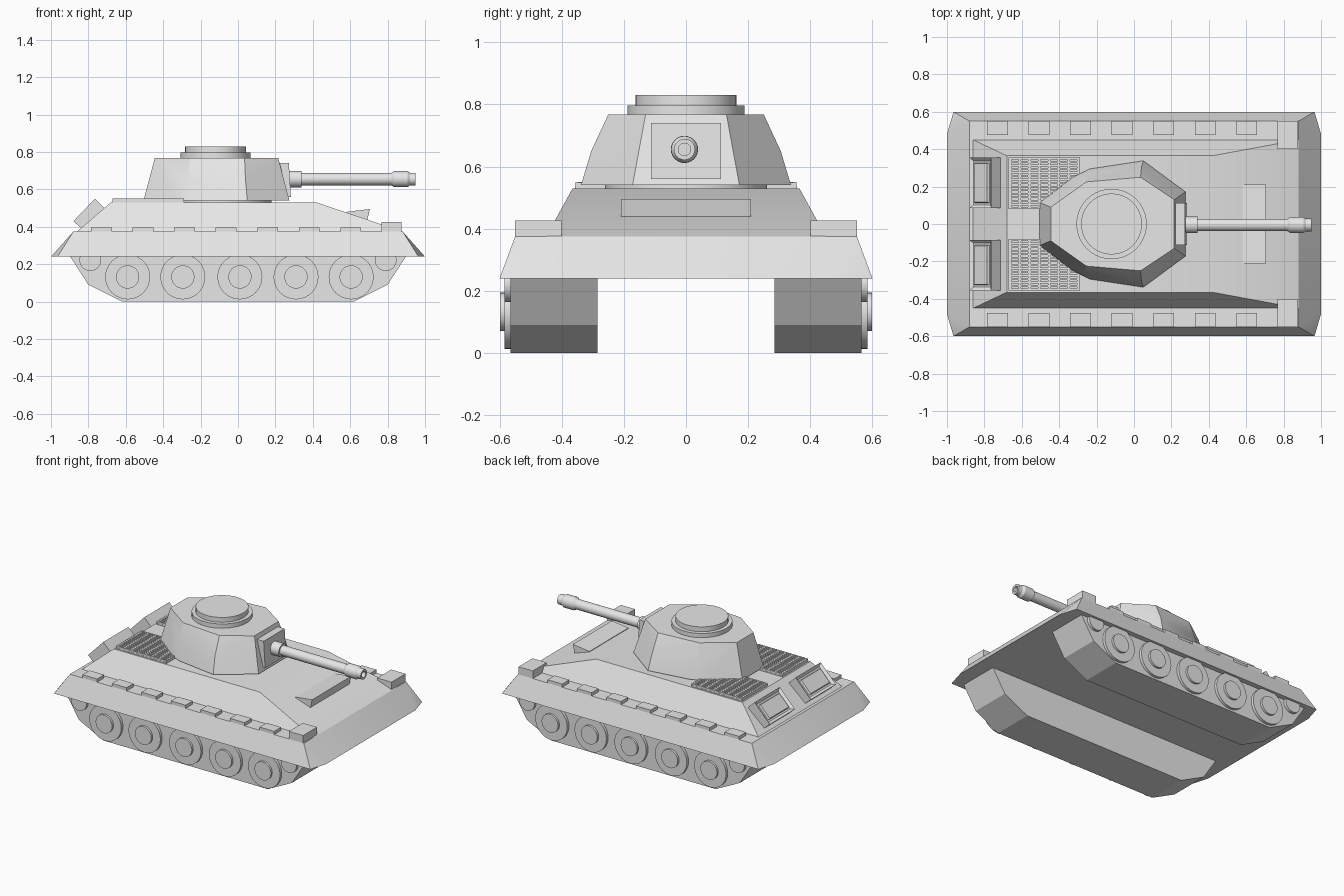
import bpy, bmesh, math
from mathutils import Vector

if "Cube" in bpy.data.objects:
    bpy.data.objects.remove(bpy.data.objects["Cube"])

GREY = (0.8, 0.8, 0.8, 1)
paint = bpy.data.materials.new("plain_grey")
paint.use_nodes = True
paint.diffuse_color = GREY
paint.node_tree.nodes["Principled BSDF"].inputs["Base Color"].default_value = GREY
parts = []


def finish(name, bm):
    bmesh.ops.recalc_face_normals(bm, faces=bm.faces)
    mesh = bpy.data.meshes.new(name)
    bm.to_mesh(mesh)
    bm.free()
    mesh.materials.append(paint)
    ob = bpy.data.objects.new(name, mesh)
    bpy.context.collection.objects.link(ob)
    parts.append(ob)
    return ob


def solid(bm, points):
    """Add the convex solid around the given points."""
    verts = [bm.verts.new(p) for p in points]
    bmesh.ops.convex_hull(bm, input=verts)
    bmesh.ops.dissolve_limit(bm, angle_limit=0.01, verts=bm.verts, edges=bm.edges)


def box(bm, x0, x1, y0, y1, z0, z1):
    solid(bm, [(x, y, z) for x in (x0, x1) for y in (y0, y1) for z in (z0, z1)])


def prism(bm, profile, y0, y1):
    """Extrude an x-z profile across y."""
    solid(bm, [(x, y, z) for x, z in profile for y in (y0, y1)])


def both(points):
    return [(x, s * y, z) for x, y, z in points for s in (-1, 1)]


def lathe(bm, profile, origin, axis, steps=32):
    """Turn (height, radius) pairs about an axis."""
    verts = [bm.verts.new((r, 0, h)) for h, r in profile]
    edges = [bm.edges.new(pair) for pair in zip(verts, verts[1:])]
    made = set(verts)
    old = set(bm.verts) - made
    bmesh.ops.spin(bm, geom=verts + edges, cent=(0, 0, 0), axis=(0, 0, 1),
                   angle=math.tau, steps=steps, use_duplicate=False)
    new = [v for v in bm.verts if v not in old]
    bmesh.ops.remove_doubles(bm, verts=new, dist=0.0001)
    new = [v for v in bm.verts if v not in old]
    turn = Vector(axis).to_track_quat('Z', 'Y')
    for v in new:
        v.co = turn @ v.co + Vector(origin)


# Sloped skirt with clipped corners
bm = bmesh.new()
solid(bm, both([(s * x, y, z) for s in (-1, 1) for x, y, z in
                ((1, 0.48, 0.24), (0.965, 0.6, 0.24), (0.88, 0.55, 0.375))]))
finish("skirt", bm)

# Upper hull with long front slope
bm = bmesh.new()
solid(bm, both([(-0.86, 0.45, 0.375), (0.88, 0.45, 0.375),
                (-0.68, 0.365, 0.53), (0.42, 0.365, 0.53)]))
finish("upper_hull", bm)

# Wedge plate on the front slope
bm = bmesh.new()
prism(bm, [(0.58, 0.47), (0.58, 0.48), (0.705, 0.495), (0.69, 0.43)], -0.21, 0.21)
finish("front_hatch", bm)

for side, s in (("left", 1), ("right", -1)):
    # Track block
    bm = bmesh.new()
    prism(bm, [(d * x, z) for d in (-1, 1) for x, z in
               ((0.9, 0.245), (0.8, 0.09), (0.62, 0))], s * 0.285, s * 0.565)
    finish(side + "_track", bm)

    # Road wheels with hubs, and end rollers
    bm = bmesh.new()
    for x in (-0.59, -0.295, 0.01, 0.31, 0.605):
        lathe(bm, [(0, 0), (0, 0.12), (0.02, 0.12), (0.02, 0.062), (0.035, 0.062), (0.035, 0)],
              (x, s * 0.564, 0.132), (0, s, 0))
    for x in (-0.79, 0.79):
        lathe(bm, [(0, 0), (0, 0.058), (0.02, 0.058), (0.02, 0)],
              (x, s * 0.564, 0.222), (0, s, 0))
    finish(side + "_wheels", bm)

    # Row of blocks along the skirt top
    bm = bmesh.new()
    for i in range(7):
        x = -0.73 + i * 0.222
        box(bm, x - 0.055, x + 0.055, s * 0.475, s * 0.55, 0.37, 0.397)
    finish(side + "_skirt_blocks", bm)

    # Front corner block
    bm = bmesh.new()
    box(bm, 0.768, 0.875, s * 0.4, s * 0.55, 0.37, 0.427)
    finish(side + "_corner_block", bm)

    # Small fin on the front slope
    bm = bmesh.new()
    solid(bm, [(0.52, s * 0.385, 0.492), (0.61, s * 0.29, 0.466),
               (0.59, s * 0.39, 0.47), (0.57, s * 0.35, 0.46)])
    finish(side + "_slope_fin", bm)

    # Engine deck grille made of crossed bars
    bm = bmesh.new()
    box(bm, -0.67, -0.29, s * 0.08, s * 0.357, 0.525, 0.538)
    for i in range(15):
        y = 0.086 + i * 0.0189
        box(bm, -0.67, -0.29, s * (y - 0.005), s * (y + 0.005), 0.535, 0.55)
    for i in range(8):
        x = -0.663 + i * 0.0523
        box(bm, x - 0.007, x + 0.007, s * 0.081, s * 0.356, 0.535, 0.549)
    finish(side + "_engine_grille", bm)

    # Tilted rear box with a framed panel
    bm = bmesh.new()
    prism(bm, [(-0.88, 0.43), (-0.765, 0.55), (-0.715, 0.5), (-0.83, 0.385)],
          s * 0.085, s * 0.355)
    bm.normal_update()
    out = Vector((-0.7, 0, 0.7))
    face = max(bm.faces, key=lambda f: f.normal.dot(out))
    bmesh.ops.inset_region(bm, faces=[face], thickness=0.025, depth=-0.015)
    bmesh.ops.inset_region(bm, faces=[face], thickness=0.015, depth=0)
    bmesh.ops.inset_region(bm, faces=[face], thickness=0.006, depth=0.013)
    finish(side + "_rear_box", bm)

# Turret with bulging sides
bm = bmesh.new()
solid(bm, both([
    (-0.505, 0.115, 0.54), (-0.33, 0.25, 0.54), (-0.235, 0.295, 0.54),
    (0.05, 0.338, 0.54), (0.275, 0.172, 0.54),
    (-0.27, 0.26, 0.65), (0.04, 0.305, 0.65),
    (-0.445, 0.09, 0.768), (-0.255, 0.225, 0.768),
    (0.035, 0.25, 0.768), (0.215, 0.13, 0.768)]))
finish("turret", bm)

# Turret seat
bm = bmesh.new()
lathe(bm, [(0.52, 0), (0.52, 0.26), (0.545, 0.26), (0.545, 0)], (-0.08, 0, 0), (0, 0, 1))
finish("turret_ring", bm)

# Stepped round hatch
bm = bmesh.new()
lathe(bm, [(0.76, 0), (0.76, 0.188), (0.797, 0.188), (0.797, 0.163), (0.83, 0.163), (0.83, 0)],
      (-0.12, 0, 0), (0, 0, 1), 40)
finish("turret_hatch", bm)

# Gun mount
bm = bmesh.new()
prism(bm, [(0.2, 0.56), (0.2, 0.74), (0.272, 0.74), (0.283, 0.56)], -0.113, 0.113)
finish("gun_mount", bm)

# Gun barrel with muzzle and bore
bm = bmesh.new()
lathe(bm, [(0.26, 0), (0.26, 0.044), (0.34, 0.044), (0.34, 0.033), (0.82, 0.033),
           (0.835, 0.043), (0.905, 0.043), (0.92, 0.034), (0.95, 0.034),
           (0.95, 0.02), (0.91, 0.02), (0.91, 0)], (0, -0.005, 0.655), (1, 0, 0), 24)
finish("gun_barrel", bm)

# Smooth rounded surfaces, keep edges sharp
bpy.ops.object.select_all(action='DESELECT')
for ob in parts:
    ob.select_set(True)
bpy.context.view_layer.objects.active = parts[0]
bpy.ops.object.shade_smooth_by_angle(angle=math.radians(25))
